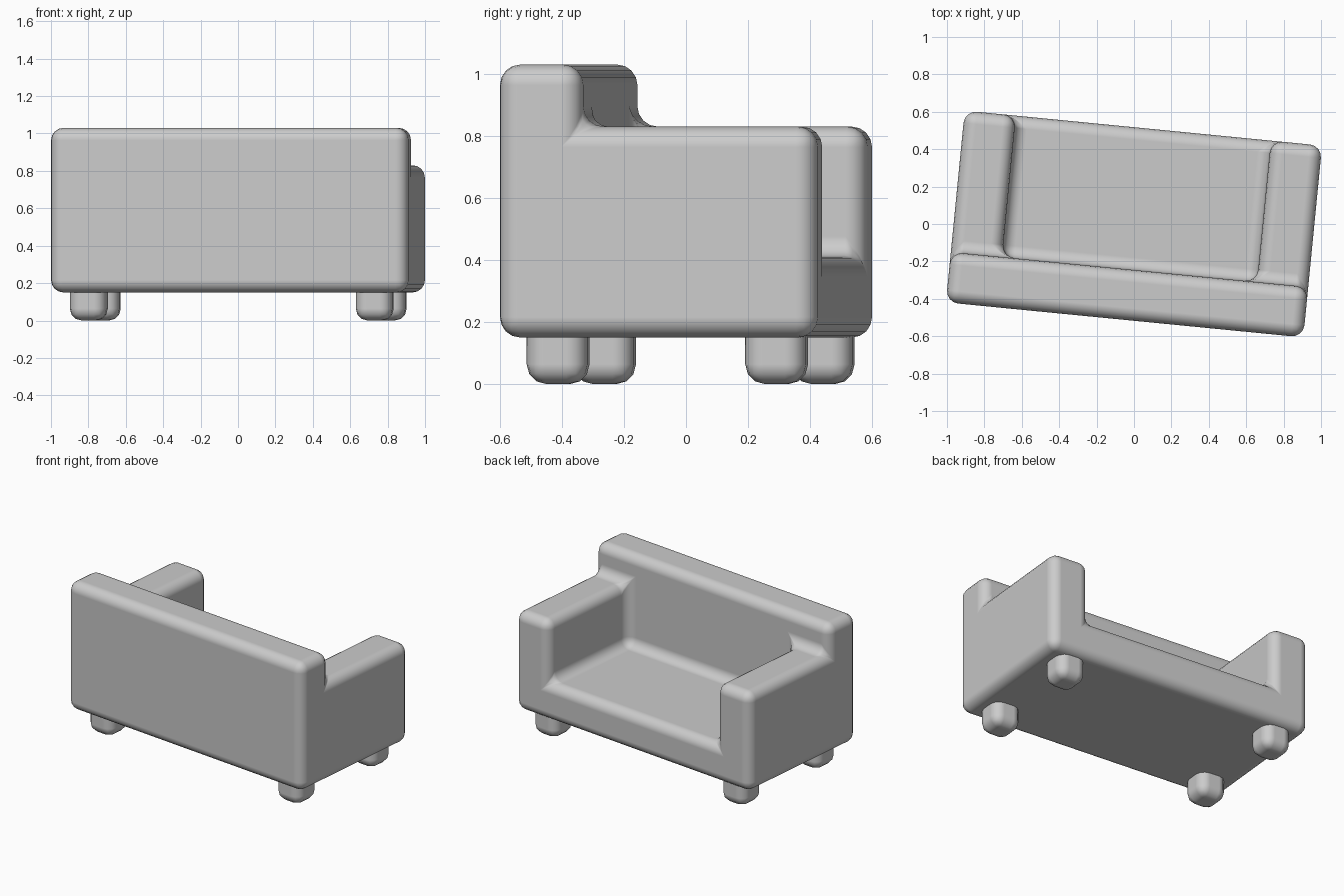
import bpy, bmesh
from math import radians
from mathutils import Matrix, Vector
from itertools import product

if "Cube" in bpy.data.objects:
    bpy.data.objects.remove(bpy.data.objects["Cube"])

ANGLE = radians(-5.6)
L, D = 1.92, 1.03
ARM, BACK = 0.275, 0.27


def finish(name, bm, width, segments):
    """Turn a bmesh into a turned, rounded, smooth shaded object."""
    bmesh.ops.recalc_face_normals(bm, faces=bm.faces)
    bmesh.ops.rotate(bm, verts=bm.verts, cent=(0, 0, 0), matrix=Matrix.Rotation(ANGLE, 3, 'Z'))
    mesh = bpy.data.meshes.new(name)
    bm.to_mesh(mesh)
    bm.free()
    for p in mesh.polygons:
        p.use_smooth = True
    obj = bpy.data.objects.new(name, mesh)
    bpy.context.collection.objects.link(obj)
    bev = obj.modifiers.new("rounding", 'BEVEL')
    bev.width = width
    bev.segments = segments
    bev.limit_method = 'ANGLE'
    bev.harden_normals = True
    return obj


# Sofa body: a stepped block (low seat, mid arms, high back) as one shell
xs = [-L / 2, -L / 2 + ARM, L / 2 - ARM, L / 2]
ys = [-D / 2, -D / 2 + BACK, D / 2]
zs = [0.15, 0.41, 0.83, 1.03]
levels = {(i, j): 3 if j == 0 else (1 if i == 1 else 2) for i in range(3) for j in range(2)}


def filled(c):
    return 0 <= c[2] < levels.get((c[0], c[1]), 0)


bm = bmesh.new()
for cell in product(range(3), range(2), range(3)):
    if not filled(cell):
        continue
    for axis, side in product(range(3), (0, 1)):
        other = list(cell)
        other[axis] += 1 if side else -1
        if filled(other):
            continue
        u, v = [a for a in range(3) if a != axis]
        corners = []
        for du, dv in ((0, 0), (1, 0), (1, 1), (0, 1)):
            k = list(cell)
            k[axis] += side
            k[u] += du
            k[v] += dv
            corners.append(bm.verts.new((xs[k[0]], ys[k[1]], zs[k[2]])))
        bm.faces.new(corners)
bmesh.ops.remove_doubles(bm, verts=bm.verts, dist=1e-4)
bmesh.ops.recalc_face_normals(bm, faces=bm.faces)
bmesh.ops.dissolve_limit(bm, angle_limit=radians(2), verts=bm.verts, edges=bm.edges)
finish("sofa_body", bm, 0.066, 4)

# Four rounded block feet
for sx, sy in product((-1, 1), (-1, 1)):
    bm = bmesh.new()
    bmesh.ops.create_cube(bm, size=1)
    bmesh.ops.scale(bm, verts=bm.verts, vec=(0.197, 0.197, 0.22))
    bmesh.ops.translate(bm, verts=bm.verts, vec=Vector((0.768 * sx, 0.015 + 0.354 * sy, 0.11)))
    name = ("front" if sy < 0 else "rear") + ("_left" if sx < 0 else "_right") + "_foot"
    finish(name, bm, 0.064, 3)
